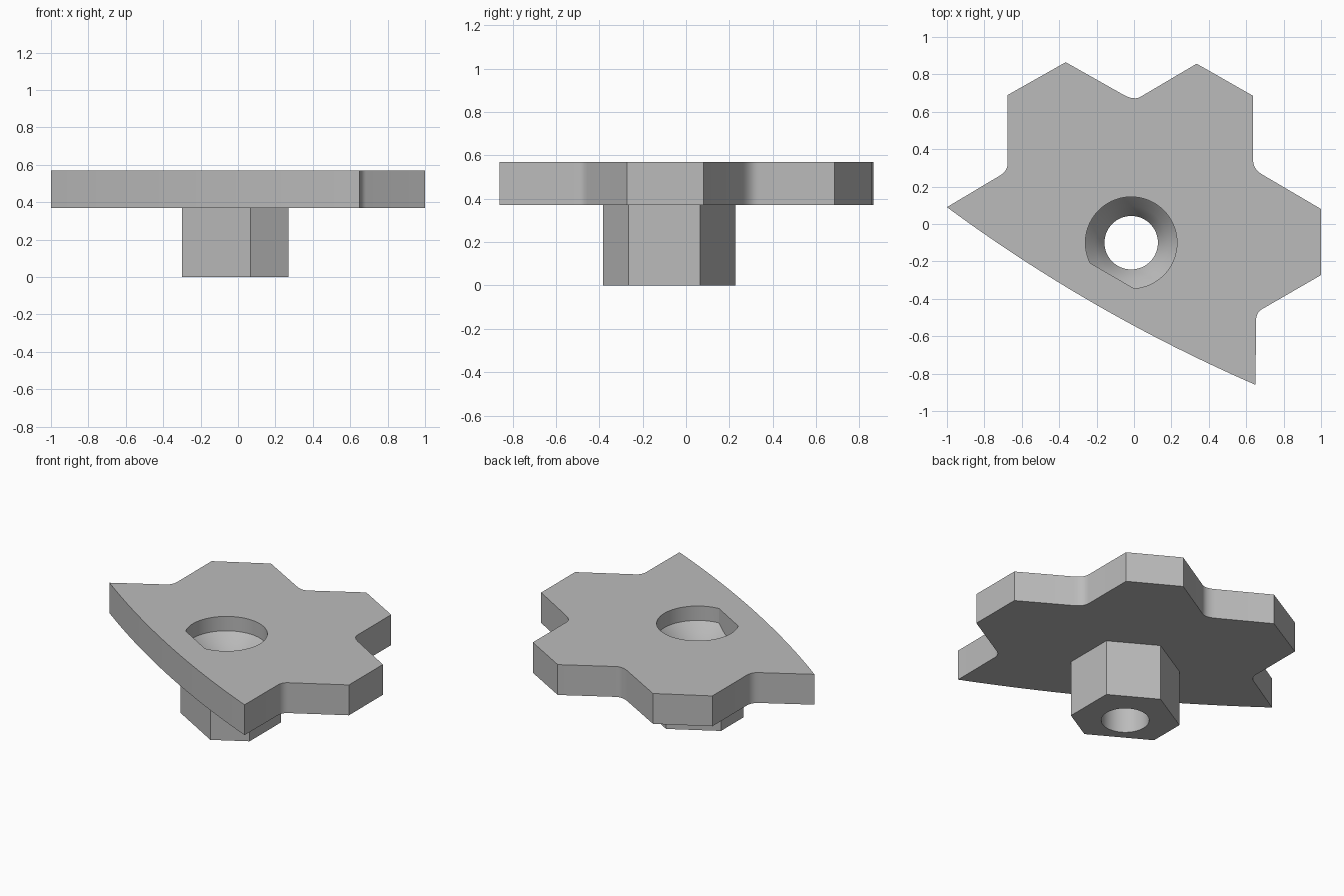
import bpy, bmesh, math
from mathutils import Vector

cube = bpy.data.objects.get("Cube")
if cube:
    bpy.data.objects.remove(cube, do_unlink=True)

PLATE_Z, TOP = 0.37, 0.57
CENTRE = Vector((-0.015, -0.10, 0))
FLAT = 0.204                                   # distance of the flat from the bore axis
FLAT_DIR = Vector((-0.5, -math.sqrt(3) / 2, 0))

grey = bpy.data.materials.new("plain grey")
grey.diffuse_color = (0.5, 0.5, 0.5, 1)
grey.use_nodes = True
grey.node_tree.nodes["Principled BSDF"].inputs["Base Color"].default_value = (0.5, 0.5, 0.5, 1)


def finish(name, bm):
    bmesh.ops.recalc_face_normals(bm, faces=bm.faces)
    mesh = bpy.data.meshes.new(name)
    bm.to_mesh(mesh)
    bm.free()
    mesh.materials.append(grey)
    ob = bpy.data.objects.new(name, mesh)
    bpy.context.collection.objects.link(ob)
    return ob


def prism(points, z0, z1):
    bm = bmesh.new()
    face = bm.faces.new([bm.verts.new((p[0], p[1], z0)) for p in points])
    up = bmesh.ops.extrude_face_region(bm, geom=[face])["geom"]
    verts = [v for v in up if isinstance(v, bmesh.types.BMVert)]
    bmesh.ops.translate(bm, verts=verts, vec=(0, 0, z1 - z0))
    return bm


def lathe(profile, steps=72):
    bm = bmesh.new()
    rings = [[bm.verts.new(CENTRE + Vector((r * math.cos(math.tau * i / steps),
                                            r * math.sin(math.tau * i / steps), z)))
              for i in range(steps)] for r, z in profile]
    for a, b in zip(rings, rings[1:]):
        for i in range(steps):
            j = (i + 1) % steps
            bm.faces.new((a[i], a[j], b[j], b[i]))
    bm.faces.new(rings[0])
    bm.faces.new(rings[-1])
    return bm


def clip_flat(bm):
    """Trim everything beyond the flat and close the cut."""
    geom = bm.verts[:] + bm.edges[:] + bm.faces[:]
    cut = bmesh.ops.bisect_plane(bm, geom=geom, plane_co=CENTRE + FLAT_DIR * FLAT,
                                 plane_no=FLAT_DIR, clear_outer=True)["geom_cut"]
    bmesh.ops.holes_fill(bm, edges=[e for e in cut if isinstance(e, bmesh.types.BMEdge)], sides=0)
    return bm


def combine(ob, other, operation):
    mod = ob.modifiers.new(operation, "BOOLEAN")
    mod.operation, mod.object, mod.solver = operation, other, "EXACT"
    bpy.context.view_layer.update()
    result = bpy.data.meshes.new_from_object(ob.evaluated_get(bpy.context.evaluated_depsgraph_get()))
    ob.modifiers.clear()
    ob.data = result
    bpy.data.objects.remove(other, do_unlink=True)


def curve(a, mid, b, steps):
    """Quadratic curve from a to b, pulled towards mid."""
    a, mid, b = Vector(a), Vector(mid), Vector(b)
    return [a.lerp(mid, t).lerp(mid.lerp(b, t), t) for t in (i / steps for i in range(steps + 1))]


# Toothed plate outline: rounded notches, pointed teeth and one bowed side
outline = curve((-0.715, 0.26), (-0.675, 0.283), (-0.675, 0.33), 6)
outline += [(-0.675, 0.69), (-0.365, 0.865)]
outline += curve((-0.055, 0.69), (-0.001, 0.66), (0.035, 0.68), 6)
outline += [(0.335, 0.857), (0.637, 0.685)]
outline += curve((0.637, 0.337), (0.637, 0.293), (0.69, 0.262), 6)
outline += [(1.0, 0.08), (1.0, -0.273)]
outline += curve((0.685, -0.455), (0.652, -0.474), (0.652, -0.52), 6)
outline += curve((0.65, -0.86), (-0.235, -0.475), (-1.0, 0.09), 28)
body = finish("toothed_plate_with_hex_boss", prism(outline, PLATE_Z, TOP))

# Hexagonal boss underneath, trimmed along one side
radius = 0.285 / math.cos(math.pi / 6)
hexagon = [CENTRE + radius * Vector((math.sin(k * math.pi / 3), math.cos(k * math.pi / 3), 0))
           for k in range(6)]
boss = finish("hex_boss", clip_flat(prism(hexagon, 0, PLATE_Z + 0.06)))
combine(body, boss, "UNION")

# Stepped bore: flat-sided pocket, dished seat and through hole
profile = [(0.143, -0.1), (0.143, 0.34), (0.165, 0.378), (0.195, 0.42), (0.245, 0.475), (0.245, 0.7)]
bore = finish("bore_cutter", clip_flat(lathe(profile)))
bore.hide_render = True
combine(body, bore, "DIFFERENCE")

bpy.ops.object.select_all(action="DESELECT")
body.select_set(True)
bpy.context.view_layer.objects.active = body
bpy.ops.object.shade_smooth_by_angle(angle=math.radians(25))
